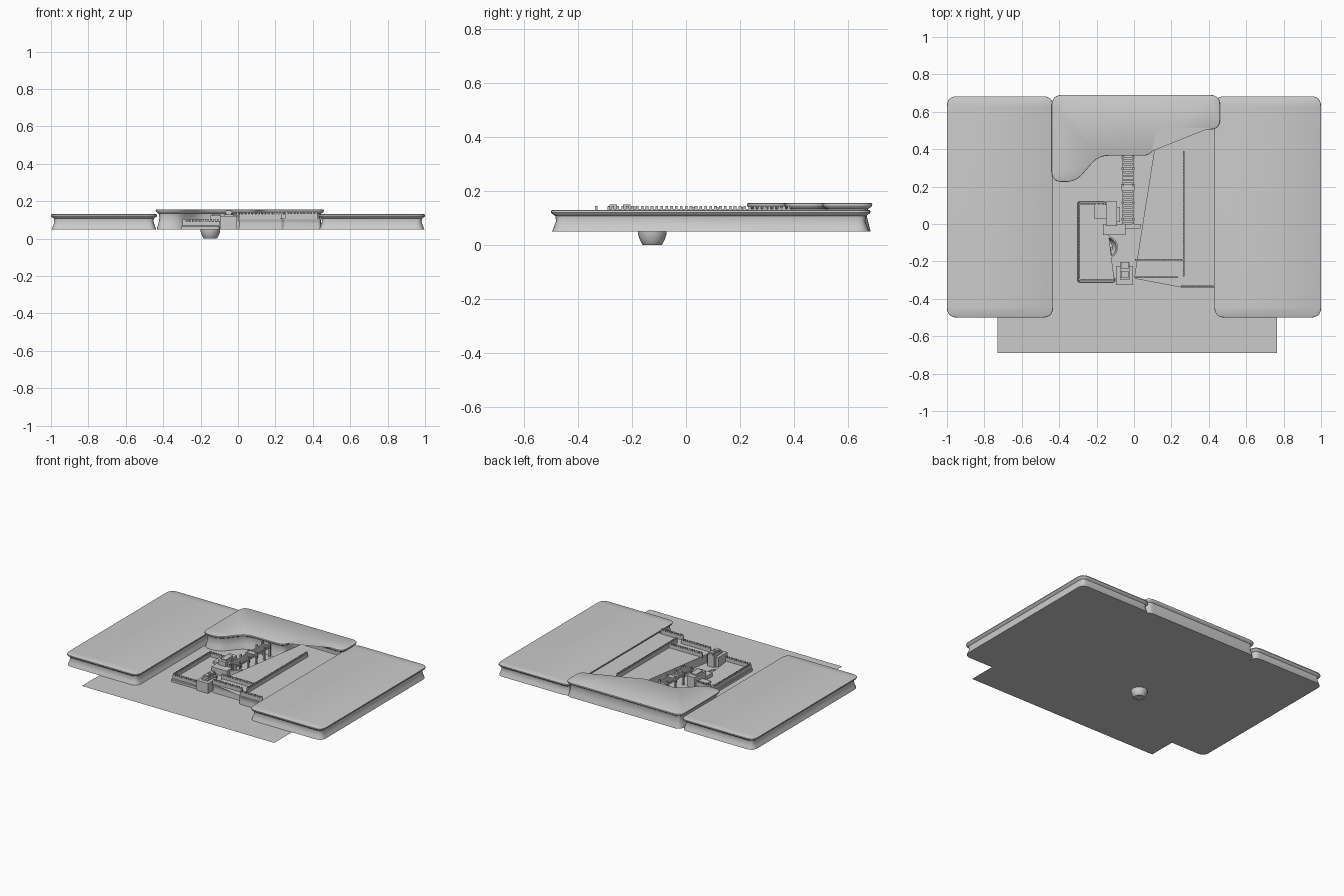
import bpy, bmesh, math
from mathutils import Vector

if "Cube" in bpy.data.objects:
    bpy.data.objects.remove(bpy.data.objects["Cube"])


def finish(name, bm, smooth=True):
    bmesh.ops.recalc_face_normals(bm, faces=bm.faces)
    me = bpy.data.meshes.new(name)
    bm.to_mesh(me)
    bm.free()
    ob = bpy.data.objects.new(name, me)
    bpy.context.collection.objects.link(ob)
    if smooth:
        bpy.context.view_layer.objects.active = ob
        bpy.ops.object.select_all(action='DESELECT')
        ob.select_set(True)
        bpy.ops.object.shade_smooth_by_angle(angle=math.radians(35))
    return ob


def rounded(pts, r, n=6):
    """Round every corner of a counter-clockwise outline."""
    out = []
    for i, p in enumerate(pts):
        p, a, b = Vector(p), Vector(pts[i - 1]), Vector(pts[(i + 1) % len(pts)])
        s = p + (a - p).normalized() * min(r, (a - p).length * 0.45)
        e = p + (b - p).normalized() * min(r, (b - p).length * 0.45)
        for k in range(n + 1):
            t = k / n
            out.append(s * (1 - t) ** 2 + p * 2 * t * (1 - t) + e * t * t)
    return out


def inset(pts, d):
    out = []
    for i, p in enumerate(pts):
        u = (p - pts[i - 1]).normalized()
        v = (pts[(i + 1) % len(pts)] - p).normalized()
        nrm = Vector((-u.y - v.y, u.x + v.x)).normalized()
        out.append(p + nrm * d)
    return out


def slab(name, pts, profile):
    """Outline swept through a list of (height, inset) rings, capped."""
    bm = bmesh.new()
    pts = [Vector(p) for p in pts]
    rings = [[bm.verts.new((q.x, q.y, z)) for q in inset(pts, d)] for z, d in profile]
    n = len(pts)
    for a, b in zip(rings, rings[1:]):
        for i in range(n):
            bm.faces.new((a[i], a[(i + 1) % n], b[(i + 1) % n], b[i]))
    caps = [bm.faces.new(rings[0]), bm.faces.new(rings[-1])]
    bmesh.ops.triangulate(bm, faces=caps)
    return finish(name, bm)


def rect(x0, x1, y0, y1):
    return [(x0, y0), (x1, y0), (x1, y1), (x0, y1)]


def add_box(bm, c, size, ang=0.0):
    vs = bmesh.ops.create_cube(bm, size=1)['verts']
    ca, sa = math.cos(ang), math.sin(ang)
    for v in vs:
        x, y, z = (v.co[i] * size[i] for i in range(3))
        v.co = (c[0] + x * ca - y * sa, c[1] + x * sa + y * ca, c[2] + z)


def wall(name, a, b, z0, z1, thick=0.008, pitch=0.018):
    """Low wall with a row of battlements."""
    bm = bmesh.new()
    a, b = Vector(a), Vector(b)
    d = b - a
    ang = math.atan2(d.y, d.x)
    mid = (a + b) / 2
    zm = z0 + (z1 - z0) * 0.7
    add_box(bm, (mid.x, mid.y, (z0 + zm) / 2), (d.length, thick, zm - z0), ang)
    n = max(2, round(d.length / pitch))
    for i in range(n):
        p = a + d * ((i + 0.5) / n)
        add_box(bm, (p.x, p.y, (zm + z1) / 2), (d.length / n * 0.55, thick, z1 - zm), ang)
    return finish(name, bm, False)


def blocks(name, items):
    bm = bmesh.new()
    for x0, x1, y0, y1, z0, z1 in items:
        add_box(bm, ((x0 + x1) / 2, (y0 + y1) / 2, (z0 + z1) / 2), (x1 - x0, y1 - y0, z1 - z0))
    return finish(name, bm, False)


# Ground sheet with a hole for the pit
PIT = (-0.148, -0.125)


def ring(r, n=24):
    return [Vector((PIT[0] + r * math.cos(2 * math.pi * i / n),
                    PIT[1] + r * math.sin(2 * math.pi * i / n))) for i in range(n)]


bm = bmesh.new()
edges = []
for loop in (rect(-0.73, 0.765, -0.69, 0.62), [tuple(p) for p in ring(0.053)]):
    vs = [bm.verts.new((x, y, 0.049)) for x, y in loop]
    edges += [bm.edges.new((vs[i - 1], vs[i])) for i in range(len(vs))]
bmesh.ops.triangle_fill(bm, edges=edges, use_beauty=True)
finish("ground_sheet", bm, False)

# Pit bowl and its stone rim
bm = bmesh.new()
loops = [[bm.verts.new((p.x, p.y, z)) for p in ring(r)]
         for r, z in ((0.062, 0.05), (0.062, 0.062), (0.053, 0.062), (0.053, 0.042),
                      (0.046, 0.02), (0.037, 0.003), (0.034, 0.0))]
for a, b in zip(loops, loops[1:]):
    for i in range(24):
        bm.faces.new((a[i - 1], a[i], b[i], b[i - 1]))
bm.faces.new(loops[-1])
finish("pit_bowl", bm)
bm = bmesh.new()
add_box(bm, (PIT[0] + 0.005, PIT[1] + 0.01, 0.035), (0.05, 0.04, 0.03), 0.5)
finish("pit_rock", bm, False)

# Side cliffs
cliff = [(0.05, 0.004), (0.07, 0.012), (0.09, 0.019), (0.108, 0.016), (0.118, 0.002),
         (0.122, 0.0), (0.128, 0.001), (0.131, 0.007)]
slab("left_cliff", rounded(rect(-1.0, -0.433, -0.5, 0.683), 0.055), cliff)
slab("right_cliff", rounded(rect(0.43, 1.0, -0.5, 0.683), 0.055), cliff)

# Back cliff with stepped outline
back = [(-0.44, 0.225), (-0.31, 0.225), (-0.19, 0.365), (0.10, 0.365), (0.125, 0.505),
        (0.46, 0.505), (0.46, 0.69), (-0.44, 0.69)]
slab("back_cliff", rounded(back, 0.055),
     [(0.05, 0.006), (0.08, 0.014), (0.11, 0.021), (0.134, 0.016), (0.144, 0.002),
      (0.149, 0.0), (0.154, 0.001), (0.157, 0.007)])

# Castle terrace with slanting left edge
terrace = [(0.0, -0.295), (0.235, -0.295), (0.24, -0.34), (0.445, -0.34), (0.445, 0.52),
           (0.128, 0.52)]
slab("castle_terrace", rounded(terrace, 0.02, 4),
     [(0.05, 0.0), (0.08, 0.003), (0.095, 0.003), (0.1, 0.0), (0.108, 0.0)])
wall("terrace_long_wall", (0.265, -0.28), (0.265, 0.39), 0.105, 0.146)
wall("terrace_cross_wall", (0.005, -0.19), (0.262, -0.19), 0.105, 0.143)
wall("terrace_front_wall", (0.006, -0.286), (0.235, -0.286), 0.105, 0.143)
wall("terrace_side_wall", (0.25, -0.332), (0.425, -0.332), 0.105, 0.146)

# Lower courtyard walls on a thin footing
foot = [(-0.303, -0.312), (-0.10, -0.312), (-0.10, -0.285), (-0.275, -0.285),
        (-0.275, 0.092), (-0.15, 0.092), (-0.15, 0.12), (-0.303, 0.12)]
slab("courtyard_footing", rounded(foot, 0.012, 3), [(0.05, 0), (0.066, 0), (0.07, 0.003)])
wall("courtyard_left_wall", (-0.292, -0.305), (-0.292, 0.115), 0.065, 0.105)
wall("courtyard_front_wall", (-0.292, -0.299), (-0.10, -0.299), 0.065, 0.105)
wall("courtyard_back_wall", (-0.292, 0.108), (-0.16, 0.108), 0.065, 0.105)

# Gatehouse at the front
gate = [(-0.095, -0.005, -0.325, -0.225, 0.05, 0.12),
        (-0.075, -0.025, -0.30, -0.205, 0.05, 0.13)]
for y in (-0.27, -0.22):
    gate.append((-0.065, -0.035, y - 0.014, y + 0.014, 0.12, 0.15))
    gate.append((-0.07, -0.03, y - 0.018, y + 0.018, 0.136, 0.145))
blocks("gatehouse", gate)

# Keep beside the bridge, with steps
keep = [(-0.215, -0.15, 0.03, 0.105, 0.05, 0.085), (-0.15, -0.09, -0.01, 0.12, 0.05, 0.125),
        (-0.165, -0.045, -0.06, 0.0, 0.05, 0.095), (-0.14, -0.1, 0.01, 0.09, 0.125, 0.133),
        (-0.10, -0.075, 0.01, 0.09, 0.05, 0.11)]
for i in range(5):
    keep.append((-0.05 + i * 0.017, -0.033 + i * 0.017, -0.025, 0.0, 0.05, 0.085 + i * 0.006))
blocks("keep", keep)

# Plank bridge on posts
bridge = [(-0.062, -0.055, 0.0, 0.365, 0.112, 0.121), (-0.008, -0.001, 0.0, 0.365, 0.112, 0.121)]
for i in range(17):
    y = 0.008 + i * 0.021
    bridge.append((-0.06, -0.003, y, y + 0.014, 0.119, 0.126))
for y in (0.02, 0.11, 0.20, 0.29, 0.35):
    for x in (-0.066, -0.008):
        bridge.append((x, x + 0.011, y, y + 0.011, 0.05, 0.142))
bridge.append((-0.068, 0.004, 0.18, 0.215, 0.115, 0.132))
blocks("plank_bridge", bridge)
